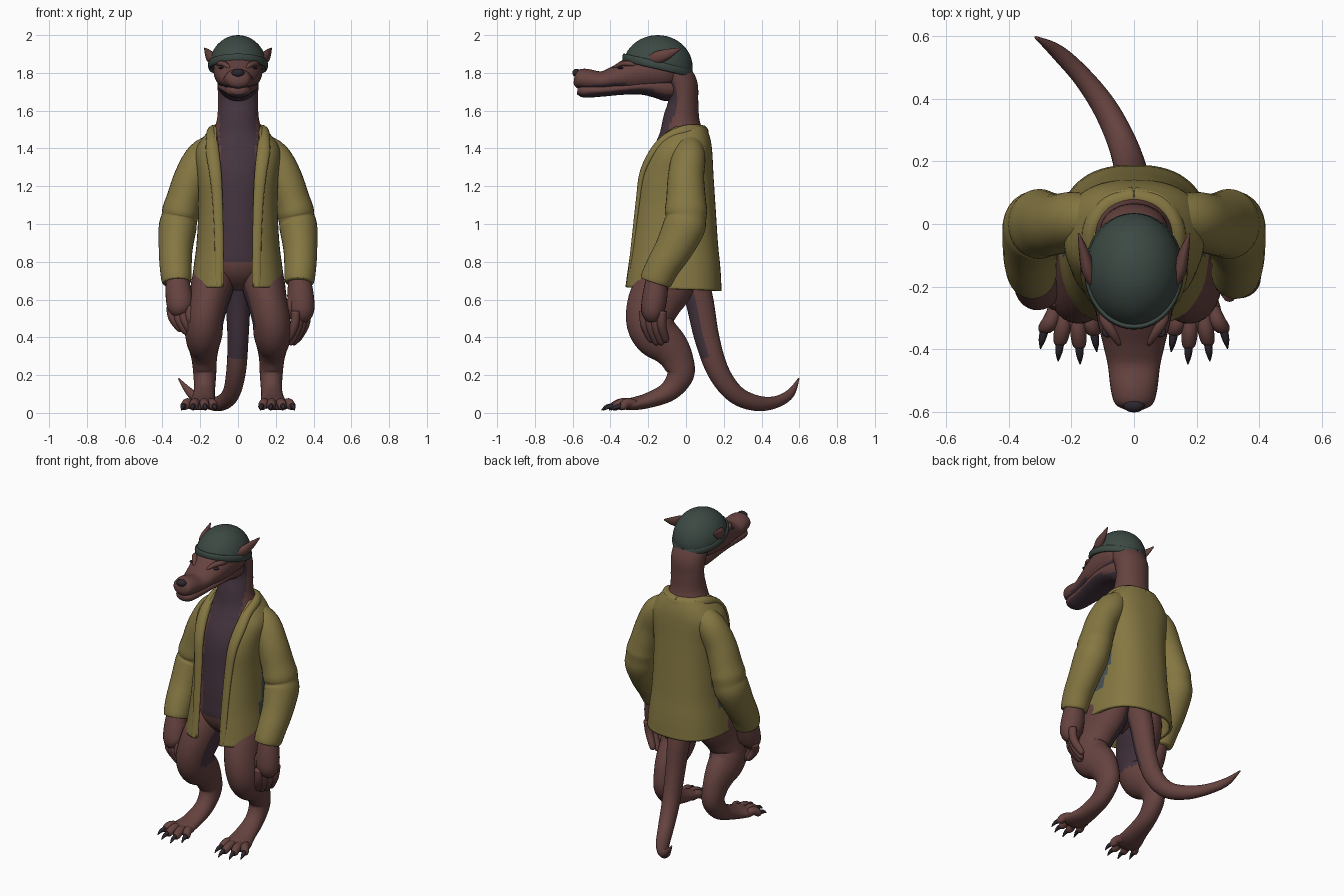
import bpy, bmesh, math
from mathutils import Vector, Matrix


def material(name, rgb):
    m = bpy.data.materials.new(name)
    m.diffuse_color = (*rgb, 1)
    return m


FUR = material("brown fur", (0.130, 0.055, 0.050))
BELLY = material("purple belly", (0.058, 0.034, 0.048))
CLOTH = material("olive cloth", (0.235, 0.185, 0.055))
GREEN = material("dark green cap", (0.045, 0.066, 0.056))
PATCH = material("slate side panel", (0.065, 0.085, 0.088))
CLAW = material("dark claw", (0.026, 0.019, 0.027))


def smooth_path(rows, k):
    """Catmull-Rom resampling of tuples."""
    out = []
    last = len(rows) - 1
    for i in range(last):
        p0, p1, p2, p3 = rows[max(i - 1, 0)], rows[i], rows[i + 1], rows[min(i + 2, last)]
        for j in range(k):
            t = j / k
            out.append([0.5 * (2 * b + (c - a) * t + (2 * a - 5 * b + 4 * c - d) * t * t
                               + (3 * b - a - 3 * c + d) * t ** 3)
                        for a, b, c, d in zip(p0, p1, p2, p3)])
    out.append(list(rows[-1]))
    return out


def finish(name, bm, mats, rule=None):
    bmesh.ops.recalc_face_normals(bm, faces=bm.faces)
    bm.normal_update()
    for f in bm.faces:
        f.smooth = True
        if rule and rule(f.calc_center_median(), f.normal):
            f.material_index = 1
    me = bpy.data.meshes.new(name)
    bm.to_mesh(me)
    bm.free()
    for m in mats:
        me.materials.append(m)
    ob = bpy.data.objects.new(name, me)
    bpy.context.collection.objects.link(ob)
    return ob


def skin(name, rows, mats, rule=None, closed=True):
    bm = bmesh.new()
    grid = [[bm.verts.new(p) for p in r] for r in rows]
    n = len(grid[0])
    for r, q in zip(grid, grid[1:]):
        for i in range(n if closed else n - 1):
            j = (i + 1) % n
            bm.faces.new((r[i], r[j], q[j], q[i]))
    if closed:
        bm.faces.new(grid[0])
        bm.faces.new(grid[-1])
    return finish(name, bm, mats, rule)


def loft(name, rings, mats, s=1, n=24, k=4, rule=None):
    """Oval tube; each ring is x, y, z, half width, half depth. s mirrors x."""
    rings = smooth_path(rings, k)
    pts = [Vector((s * r[0], r[1], r[2])) for r in rings]
    side, rows = Vector((1, 0, 0)), []
    for i, p in enumerate(pts):
        t = (pts[min(i + 1, len(pts) - 1)] - pts[max(i - 1, 0)]).normalized()
        side = (side - t * side.dot(t)).normalized()
        up = t.cross(side)
        a, b = max(rings[i][3], 0.002), max(rings[i][4], 0.002)
        rows.append([p + side * a * math.cos(u) + up * b * math.sin(u)
                     for u in (2 * math.pi * j / n for j in range(n))])
    return skin(name, rows, mats, rule)


def blob(name, loc, scale, mat):
    bm = bmesh.new()
    bmesh.ops.create_uvsphere(bm, u_segments=20, v_segments=12, radius=1)
    bm.transform(Matrix.Translation(loc) @ Matrix.Diagonal((*scale, 1)))
    return finish(name, bm, [mat])


# Torso and neck with purple front
loft("torso_and_neck", [
    (0, -.04, .67, .09, .10), (0, -.06, .77, .19, .18), (0, -.065, .9, .18, .19),
    (0, -.06, 1.1, .175, .187), (0, -.06, 1.25, .18, .172), (0, -.035, 1.38, .18, .14),
    (0, -.025, 1.46, .145, .12), (0, -.025, 1.55, .112, .098), (0, -.015, 1.65, .106, .08),
    (0, -.025, 1.74, .108, .085), (0, -.07, 1.82, .105, .075), (0, -.1, 1.88, .07, .05)],
    [FUR, BELLY], n=48, k=6,
    rule=lambda c, nn: c.z > .8 and c.y < -.05 and abs(c.x) < .098 and nn.y < -.1)

# Head, lower jaw with throat, nose
under = lambda c, nn: nn.z < -.6
loft("head", [
    (0, .0, 1.83, .06, .05), (0, -.08, 1.825, .12, .115), (0, -.2, 1.81, .13, .115),
    (0, -.3, 1.787, .118, .093), (0, -.38, 1.77, .1, .064), (0, -.45, 1.757, .084, .051),
    (0, -.53, 1.765, .074, .057), (0, -.575, 1.768, .06, .048), (0, -.592, 1.77, .03, .024)],
    [FUR, BELLY], n=32, rule=under)
loft("lower_jaw", [
    (0, -.03, 1.71, .08, .05), (0, -.1, 1.725, .1, .075), (0, -.17, 1.73, .108, .06),
    (0, -.25, 1.728, .106, .042), (0, -.35, 1.717, .09, .034), (0, -.45, 1.708, .075, .034),
    (0, -.54, 1.705, .063, .036), (0, -.575, 1.708, .035, .02)],
    [FUR, BELLY], rule=under)
blob("nose", (0, -.58, 1.8), (.034, .022, .022), CLAW)

# Cap: dome cut by a tilted plane, with a rolled rim
bm = bmesh.new()
bmesh.ops.create_uvsphere(bm, u_segments=40, v_segments=24, radius=1)
bm.transform(Matrix.Translation((0, -.15, 1.83)) @ Matrix.Diagonal((.154, .185, .17, 1)))
cut = bmesh.ops.bisect_plane(bm, geom=bm.verts[:] + bm.edges[:] + bm.faces[:],
                             plane_co=(0, -.15, 1.83), plane_no=(0, .23, 1), clear_inner=True)
bmesh.ops.contextual_create(bm, geom=[e for e in cut["geom_cut"] if isinstance(e, bmesh.types.BMEdge)])
finish("cap", bm, [GREEN])
rim = []
for i in range(49):
    u = 2 * math.pi * i / 48
    d = Vector((math.sin(u) * .15, math.cos(u) * .178, 0))
    c = Vector((0, -.15, 1.84)) + d + Vector((0, 0, -.23 * d.y))
    rim.append([c + d.normalized() * .009 * math.cos(v) + Vector((0, 0, .022 * math.sin(v)))
                for v in (math.pi * j / 5 for j in range(10))])
skin("cap_rim", rim, [GREEN])

# Tail, purple on the upper front
loft("tail", [
    (0, .0, .82, .08, .08), (0, .065, .62, .068, .075), (0, .11, .4, .056, .066),
    (-.01, .17, .22, .052, .058), (-.038, .26, .1, .046, .05), (-.092, .37, .052, .04, .042),
    (-.165, .47, .056, .032, .032), (-.245, .55, .1, .024, .024), (-.315, .597, .182, .004, .004)],
    [FUR, BELLY], k=6, rule=lambda c, nn: c.z > .3 and nn.y < -.3)

# Jacket body: open shell, rings are z, half width, front y, back y, opening half width
jacket = []
for z, rx, yf, yb, gap in smooth_path([
        (.665, .24, -.32, .18, .085), (.78, .225, -.305, .172, .085), (.9, .21, -.29, .16, .086),
        (1.1, .2, -.268, .147, .09), (1.25, .205, -.25, .137, .098), (1.38, .215, -.195, .13, .108),
        (1.45, .18, -.15, .12, .112), (1.51, .125, -.09, .1, .112)], 6):
    u0 = math.asin(min(gap / rx, 1) ** 1.25)
    row = []
    for j in range(65):
        u = u0 + (2 * math.pi - 2 * u0) * j / 64
        sx, cy = math.sin(u), math.cos(u)
        row.append(Vector((math.copysign(abs(sx) ** .8, sx) * rx,
                           (yf + yb) / 2 - math.copysign(abs(cy) ** .8, cy) * (yb - yf) / 2,
                           z - .02 * (1 - cy) / 2 * (z < .7))))
    jacket.append(row)
ob = skin("jacket_body", jacket, [CLOTH, PATCH], closed=False,
          rule=lambda c, nn: .82 < c.z < 1.2 and abs(c.x) > .15
          and -.06 - .25 * max(0, 1 - c.z) < c.y < .03 - .3 * max(0, 1 - c.z))
sol = ob.modifiers.new("thickness", "SOLIDIFY")
sol.thickness, sol.offset = .018, 0


def hand(s, wrist, knuckle, tip, spread):
    """Palm, four curled fingers and a thumb."""
    w, kn, tp, sp = (Vector(v) for v in (wrist, knuckle, tip, spread))
    mid = w.lerp(kn, .55)
    loft("palm", [(*w, .056, .056), (*mid, .07, .066), (*kn, .068, .062),
                  (*kn.lerp(tp, .25), .045, .04)], [FUR], s)
    for i in range(4):
        o = sp * (i - 1.5)
        a, b = kn + o, tp + o * .8 + Vector((0, 0, .012 * abs(i - 1.5)))
        bend = a.lerp(b, .5) + Vector((.014, -.012, 0))
        loft("finger", [(*a, .024, .026), (*bend, .024, .025), (*b, .018, .019),
                        (*(b + (b - bend) * .2), .004, .004)], [FUR], s, n=12)
    a = mid + Vector((-.04, -.02, 0))
    loft("thumb", [(*a, .024, .024), (*(a + Vector((-.012, -.01, -.07))), .023, .023),
                   (*(a + Vector((-.005, 0, -.13))), .008, .008)], [FUR], s, n=12)


hand(1, (.325, -.15, .73), (.335, -.175, .54), (.29, -.145, .37), (.02, .032, 0))
hand(-1, (.325, -.16, .73), (.305, -.215, .56), (.265, -.225, .425), (.034, .014, 0))

for s in (1, -1):
    # Sleeve with folds at the elbow and a cuff
    loft("sleeve", [
        (.11, .02, 1.435, .055, .06), (.185, .015, 1.36, .087, .088), (.245, .0, 1.25, .092, .096),
        (.285, .0, 1.13, .094, .105), (.302, .0, 1.07, .099, .112), (.31, .0, 1.03, .096, .107),
        (.32, -.012, .98, .1, .112), (.33, -.065, .87, .09, .1), (.33, -.12, .78, .085, .09),
        (.326, -.155, .71, .08, .086), (.325, -.163, .69, .074, .08)], [CLOTH], s, n=28)
    # Lapel running up into the rolled hood collar
    loft("lapel_and_collar", [
        (.098, -.303, .67, .024, .012), (.1, -.278, .9, .024, .012), (.108, -.252, 1.12, .027, .014),
        (.12, -.228, 1.27, .032, .018), (.135, -.17, 1.385, .035, .022), (.138, -.1, 1.455, .03, .026),
        (.132, -.01, 1.488, .03, .034), (.085, .06, 1.487, .034, .04), (0, .085, 1.48, .036, .044)],
        [CLOTH], s, n=16, k=6)
    # Ear, brow and eye
    loft("ear", [(.125, -.2, 1.865, .012, .022), (.145, -.15, 1.882, .022, .034),
                 (.16, -.09, 1.903, .016, .025), (.177, -.03, 1.93, .003, .004)], [FUR], s, n=14)
    loft("brow", [(.045, -.385, 1.825, .008, .006), (.07, -.345, 1.846, .016, .013),
                  (.095, -.305, 1.85, .016, .014), (.105, -.26, 1.84, .008, .008)], [FUR], s, n=12)
    blob("eye", (s * .083, -.345, 1.826), (.02, .017, .007), CLAW)
    # Leg down to the ball of the foot, purple on the inner thigh
    loft("leg", [
        (.11, -.05, .82, .1, .12), (.13, -.1, .7, .115, .15), (.155, -.165, .59, .105, .142),
        (.176, -.192, .49, .1, .126), (.181, -.16, .415, .098, .122), (.18, -.09, .35, .08, .104),
        (.178, -.045, .28, .066, .086), (.176, -.03, .2, .06, .072), (.178, -.09, .115, .056, .054),
        (.186, -.2, .066, .066, .04), (.2, -.29, .046, .08, .032), (.206, -.335, .04, .06, .02)],
        [FUR, BELLY], s, n=28, k=5,
        rule=lambda c, nn: c.z > .45 and s * nn.x < -.35 and nn.y > -.4)
    # Toes and claws
    for bx, tx, ty in ((.15, .128, -.345), (.182, .175, -.385), (.22, .236, -.375), (.25, .285, -.335)):
        loft("toe", [(bx, -.27, .045, .024, .024), ((bx + tx) / 2, (ty - .27) / 2 - .01, .052, .026, .026),
                     (tx, ty, .034, .022, .022), (tx, ty - .015, .03, .01, .01)], [FUR], s, n=12)
        loft("toe_claw", [(tx, ty, .036, .014, .016), (tx + (tx - bx) * .25, ty - .035, .032, .011, .012),
                          (tx + (tx - bx) * .4, ty - .063, .014, .002, .002)], [CLAW], s, n=10)
